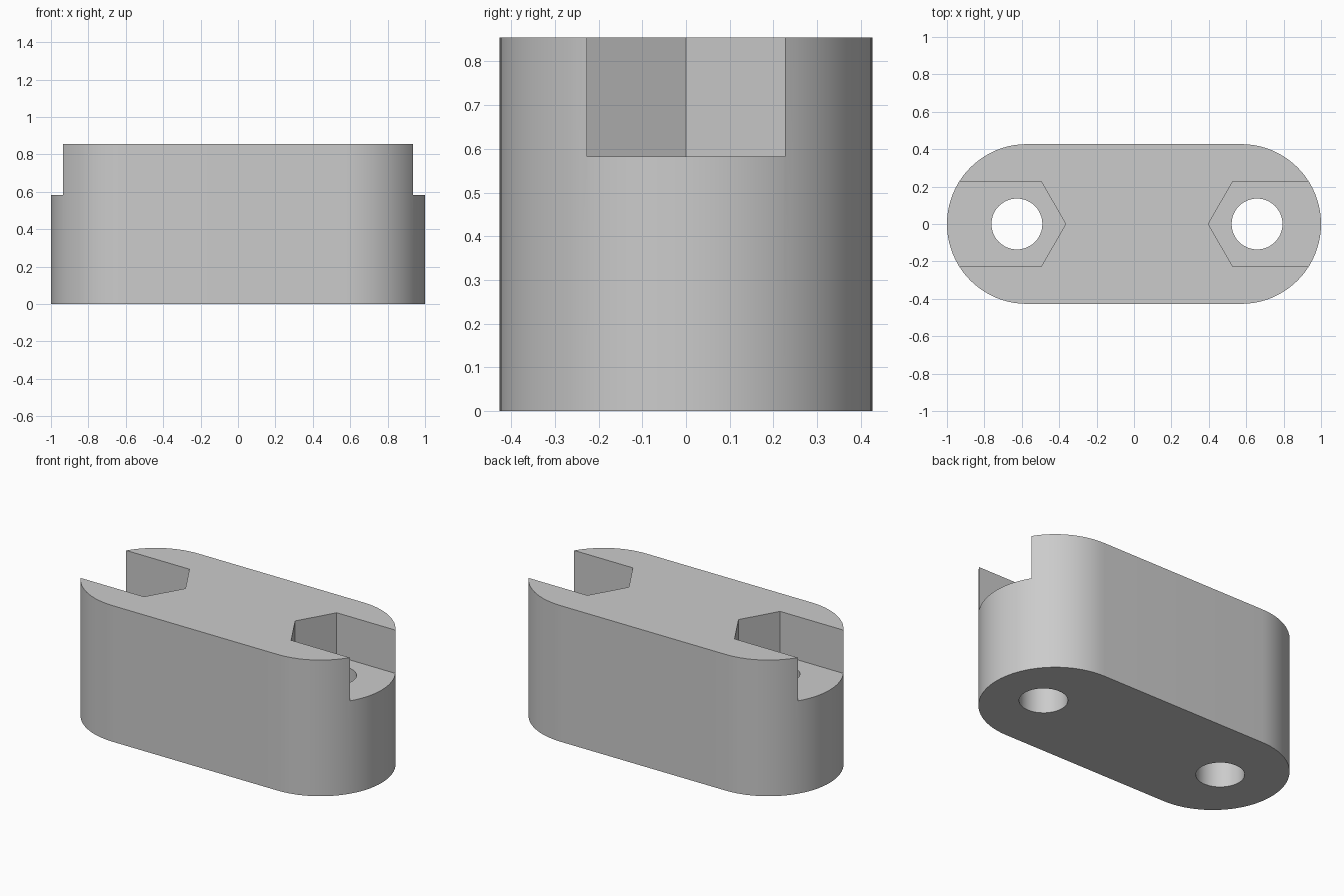
import bpy, bmesh, math

if "Cube" in bpy.data.objects:
    bpy.data.objects.remove(bpy.data.objects["Cube"])

R, H, FLOOR = 0.427, 0.855, 0.583      # end radius, height, nut slot floor
BOLTS = ((-0.626, -1), (0.658, 1))     # bolt centre x, outward direction
HOLE_R, NUT_R = 0.136, 0.261

grey = bpy.data.materials.new("plain grey")
grey.diffuse_color = (0.6, 0.6, 0.6, 1)
grey.use_nodes = True
grey.node_tree.nodes["Principled BSDF"].inputs["Base Color"].default_value = grey.diffuse_color


def prism(name, outline, z0, z1):
    """Extrude a counter-clockwise xy outline from z0 to z1."""
    bm = bmesh.new()
    base = bm.faces.new([bm.verts.new((x, y, z0)) for x, y in outline])
    top = bmesh.ops.extrude_face_region(bm, geom=[base])["geom"]
    for v in top:
        if isinstance(v, bmesh.types.BMVert):
            v.co.z = z1
    bmesh.ops.recalc_face_normals(bm, faces=bm.faces)
    mesh = bpy.data.meshes.new(name)
    bm.to_mesh(mesh)
    bm.free()
    mesh.materials.append(grey)
    obj = bpy.data.objects.new(name, mesh)
    bpy.context.collection.objects.link(obj)
    return obj


def arc(cx, r, a0, a1, n):
    return [(cx + r * math.cos(math.radians(a0 + (a1 - a0) * i / n)),
             r * math.sin(math.radians(a0 + (a1 - a0) * i / n))) for i in range(n + 1)]


# Rounded spacer block
block = prism("spacer_block", arc(1 - R, R, -90, 90, 40) + arc(R - 1, R, 90, 270, 40), 0, H)

# Cutters: round bolt holes and open-ended hexagonal nut slots
cutters = []
for x, s in BOLTS:
    cutters.append(prism("bolt_hole_cutter", arc(x, HOLE_R, 0, 360, 48)[:-1], -0.2, H + 0.2))
    w = NUT_R * math.sqrt(3) / 2
    slot = [(x - s * NUT_R, 0), (x - s * NUT_R / 2, -w), (s * 1.2, -w),
            (s * 1.2, w), (x - s * NUT_R / 2, w)]
    cutters.append(prism("nut_slot_cutter", slot, FLOOR, H + 0.2))

bpy.context.view_layer.objects.active = block
block.select_set(True)
for cutter in cutters:
    cut = block.modifiers.new("cut", "BOOLEAN")
    cut.operation, cut.solver, cut.object = "DIFFERENCE", "EXACT", cutter
    bpy.ops.object.modifier_apply(modifier=cut.name)
    bpy.data.objects.remove(cutter)

bpy.ops.object.shade_smooth_by_angle(angle=math.radians(30))
